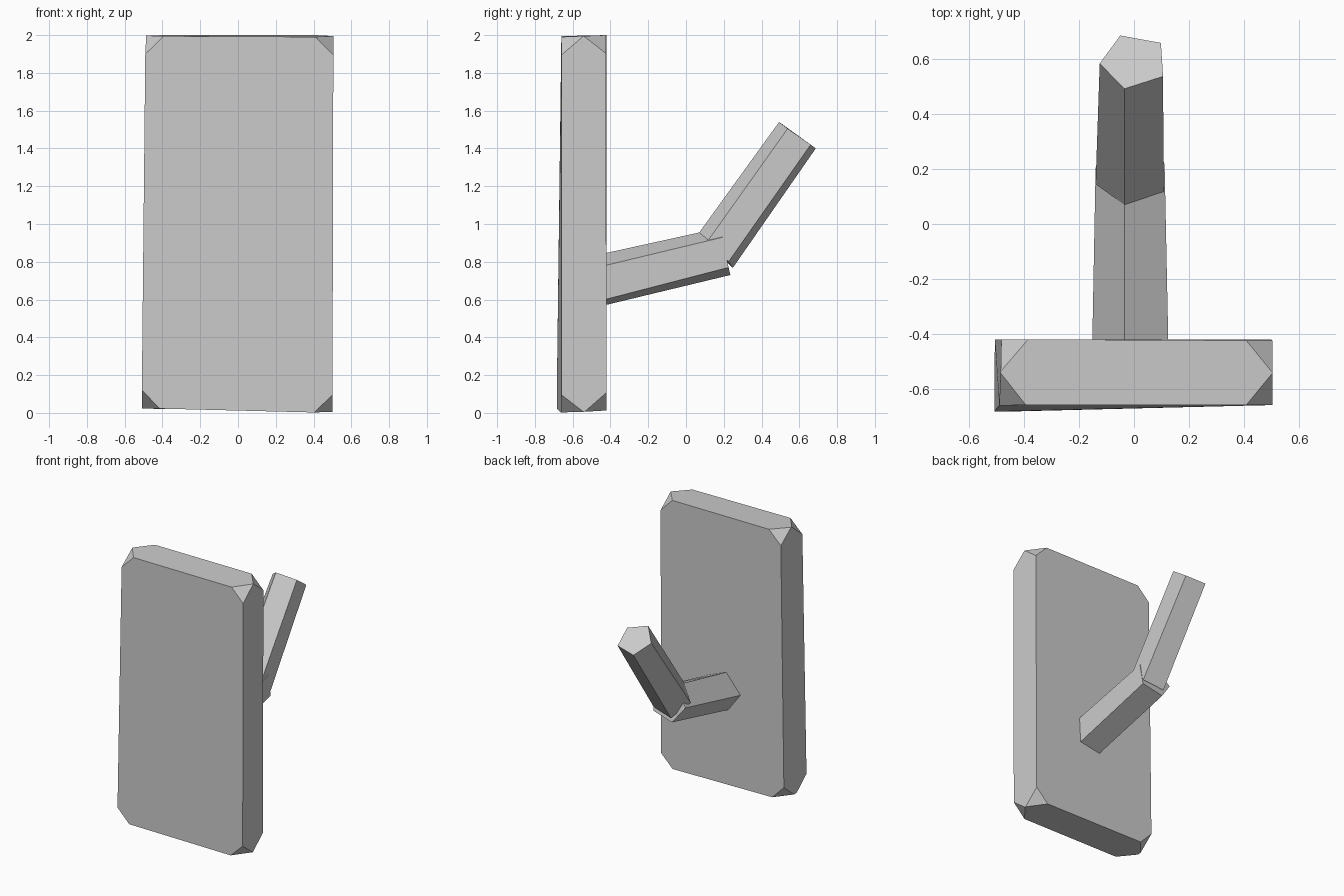
import bpy, bmesh

if "Cube" in bpy.data.objects:
    bpy.data.objects.remove(bpy.data.objects["Cube"])


def add_object(name, bm):
    bmesh.ops.recalc_face_normals(bm, faces=bm.faces)
    mesh = bpy.data.meshes.new(name)
    bm.to_mesh(mesh)
    bm.free()
    obj = bpy.data.objects.new(name, mesh)
    bpy.context.collection.objects.link(obj)
    return obj


def loft(name, start, end):
    """Solid between two rings with matching points."""
    bm = bmesh.new()
    a = [bm.verts.new(p) for p in start]
    b = [bm.verts.new(p) for p in end]
    n = len(a)
    bm.faces.new(a)
    bm.faces.new(b[::-1])
    for i in range(n):
        j = (i + 1) % n
        bm.faces.new((a[i], b[i], b[j], a[j]))
    return bm


# Back plate: slightly uneven slab with every corner cut off
bottom = [(-0.51, -0.685, 0.025), (0.5, -0.66, 0.0), (0.5, -0.42, 0.012), (-0.508, -0.422, 0.022)]
top = [(-0.49, -0.66, 1.995), (0.505, -0.66, 1.99), (0.505, -0.425, 2.0), (-0.482, -0.42, 2.0)]
STRETCH = 1.22  # corner cuts run further along the thickness
plate = loft("back_plate", bottom, top)
for v in plate.verts:
    v.co.y /= STRETCH
bmesh.ops.bevel(plate, geom=plate.verts[:], offset=0.096, offset_type='OFFSET',
                segments=1, affect='VERTICES', clamp_overlap=True)
for v in plate.verts:
    v.co.y *= STRETCH
add_object("back_plate", plate)

# Lower peg: five-sided bar leaving the plate, rising gently
add_object("lower_peg", loft(
    "lower_peg",
    [(-0.035, -0.43, 0.845), (0.125, -0.43, 0.78), (0.115, -0.43, 0.60),
     (-0.05, -0.43, 0.57), (-0.152, -0.43, 0.705)],
    [(-0.035, 0.175, 0.978), (0.112, 0.195, 0.93), (0.11, 0.225, 0.77),
     (-0.05, 0.235, 0.73), (-0.14, 0.205, 0.85)]))

# Upper peg: five-sided bar angled steeply upward
add_object("upper_peg", loft(
    "upper_peg",
    [(-0.035, 0.07, 0.955), (0.108, 0.115, 0.91), (0.108, 0.225, 0.80),
     (-0.05, 0.248, 0.768), (-0.14, 0.145, 0.865)],
    [(-0.035, 0.493, 1.54), (0.106, 0.538, 1.505), (0.098, 0.66, 1.42),
     (-0.05, 0.687, 1.40), (-0.125, 0.585, 1.47)]))
